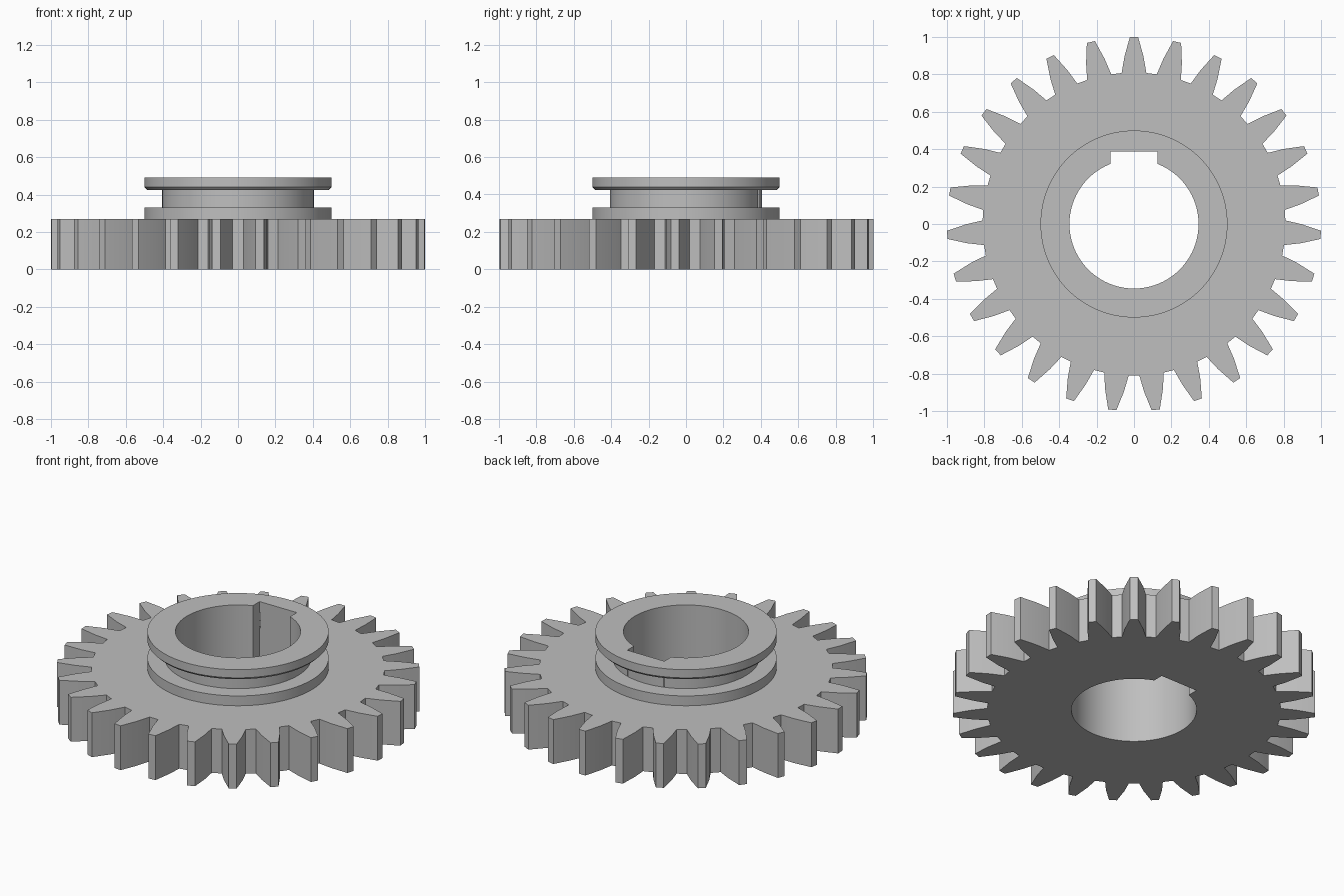
import bpy, bmesh, math
from math import sin, cos, pi

cube = bpy.data.objects.get("Cube")
if cube:
    bpy.data.objects.remove(cube, do_unlink=True)

TEETH, SEGMENTS = 27, 128
GEAR_TOP, TOP = 0.27, 0.49

steel = bpy.data.materials.new("steel grey")
steel.use_nodes = True
steel.diffuse_color = (0.52, 0.52, 0.52, 1)
steel.node_tree.nodes["Principled BSDF"].inputs["Base Color"].default_value = (0.52, 0.52, 0.52, 1)


def finish(name, bm):
    bmesh.ops.recalc_face_normals(bm, faces=bm.faces)
    mesh = bpy.data.meshes.new(name)
    bm.to_mesh(mesh)
    bm.free()
    mesh.materials.append(steel)
    obj = bpy.data.objects.new(name, mesh)
    bpy.context.collection.objects.link(obj)
    return obj


def extrude_outline(name, outline, bottom, top):
    bm = bmesh.new()
    face = bm.faces.new([bm.verts.new((x, y, bottom)) for x, y in outline])
    result = bmesh.ops.extrude_face_region(bm, geom=[face])
    verts = [v for v in result["geom"] if isinstance(v, bmesh.types.BMVert)]
    bmesh.ops.translate(bm, verts=verts, vec=(0, 0, top - bottom))
    return finish(name, bm)


def lathe(name, profile):
    # Closed solid of revolution with flat end caps
    bm = bmesh.new()
    rings = [[bm.verts.new((r * cos(2 * pi * i / SEGMENTS), r * sin(2 * pi * i / SEGMENTS), z))
              for i in range(SEGMENTS)] for r, z in profile]
    for low, high in zip(rings, rings[1:]):
        for i in range(SEGMENTS):
            j = (i + 1) % SEGMENTS
            bm.faces.new((low[i], low[j], high[j], high[i]))
    bm.faces.new(rings[0])
    bm.faces.new(rings[-1])
    return finish(name, bm)


# Toothed disc: one tapered tooth repeated around the rim
half_tooth = [(0.066, 0.807), (0.051, 0.895), (0.022, 1.0)]
tooth = half_tooth + [(-x, y) for x, y in reversed(half_tooth)]
outline = []
for k in range(TEETH):
    a = -2 * pi * k / TEETH
    for x, y in reversed(tooth):
        outline.append((x * cos(a) - y * sin(a), x * sin(a) + y * cos(a)))
gear = extrude_outline("toothed_disc", outline, 0, GEAR_TOP)

# Grooved collar on top
collar = lathe("grooved_collar", [
    (0.5, GEAR_TOP), (0.5, 0.33), (0.405, 0.33), (0.405, 0.425),
    (0.485, 0.425), (0.5, 0.44), (0.5, TOP)])

# Round bore with a keyway towards the back
BORE, KEY_HALF, KEY_Y = 0.345, 0.125, 0.387
start = math.acos(KEY_HALF / BORE)
sweep = pi + 2 * start
bore = [(BORE * cos(start - sweep * i / SEGMENTS), BORE * sin(start - sweep * i / SEGMENTS))
        for i in range(SEGMENTS + 1)]
bore += [(-KEY_HALF, KEY_Y), (KEY_HALF, KEY_Y)]
cutter = extrude_outline("bore_cutter", bore, -0.2, TOP + 0.2)
cutter.hide_render = True

for obj in (gear, collar):
    bpy.ops.object.select_all(action="DESELECT")
    obj.select_set(True)
    bpy.context.view_layer.objects.active = obj
    cut = obj.modifiers.new("bore", "BOOLEAN")
    cut.operation = "DIFFERENCE"
    cut.solver = "EXACT"
    cut.object = cutter
    bpy.ops.object.modifier_apply(modifier=cut.name)
    bpy.ops.object.shade_smooth_by_angle(angle=math.radians(25))

bpy.data.objects.remove(cutter, do_unlink=True)
